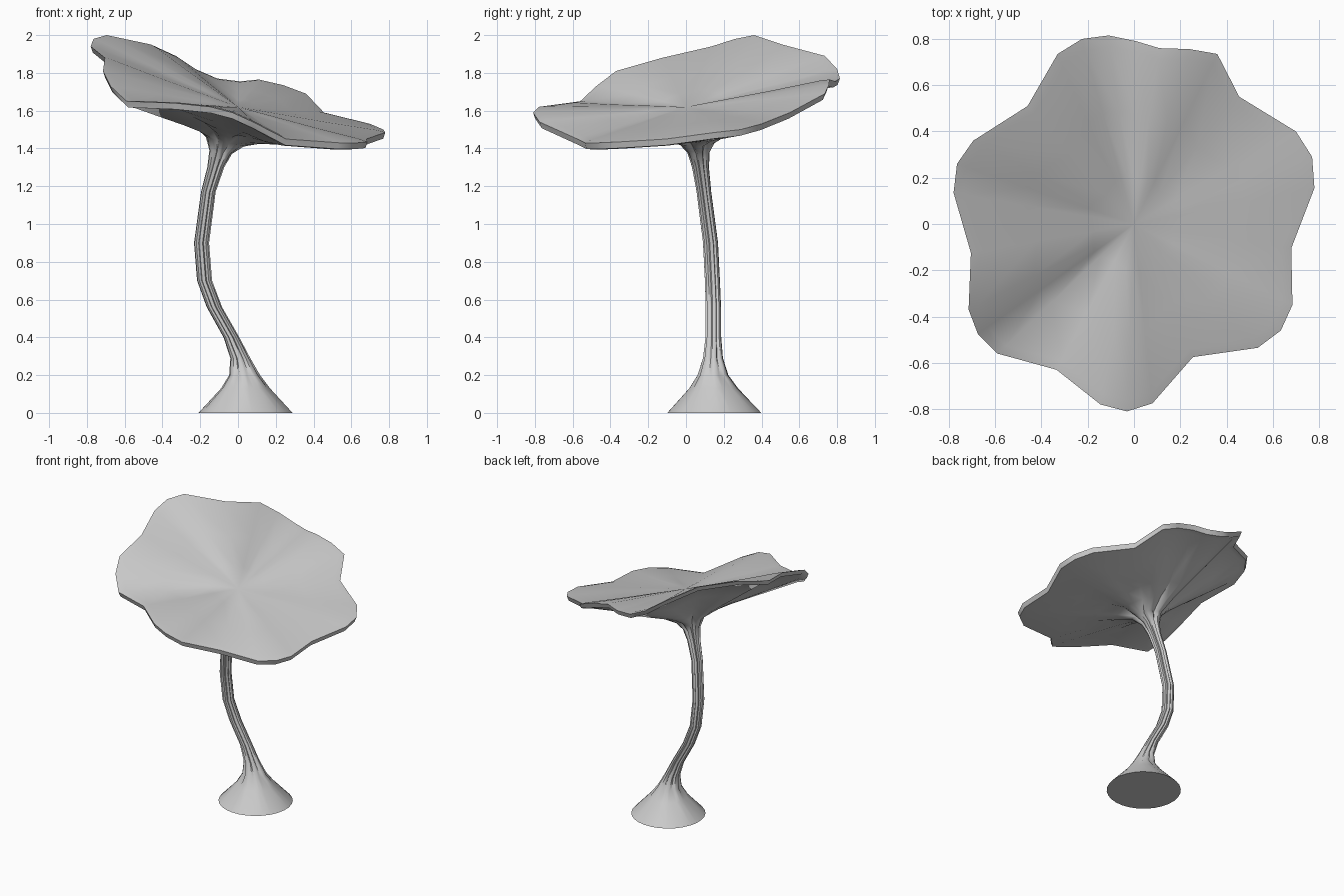
import bpy, bmesh, math
from mathutils import Vector

if "Cube" in bpy.data.objects:
    bpy.data.objects.remove(bpy.data.objects["Cube"])

# Wavy cap rim: seven lobes of four points, clockwise seen from above
RIM = [Vector(p) for p in (
    (-.11, .815, 1.77), (.01, .79, 1.755), (.11, .76, 1.765), (.24, .756, 1.735),
    (.36, .735, 1.69), (.455, .55, 1.59), (.70, .40, 1.53), (.77, .29, 1.50),
    (.78, .155, 1.485), (.68, -.105, 1.45), (.685, -.35, 1.435), (.635, -.46, 1.43),
    (.535, -.535, 1.43), (.255, -.575, 1.45), (.08, -.775, 1.54), (-.03, -.81, 1.59),
    (-.145, -.78, 1.62), (-.335, -.63, 1.64), (-.59, -.56, 1.65), (-.675, -.475, 1.73),
    (-.715, -.37, 1.81), (-.705, -.125, 1.88), (-.78, .135, 1.94), (-.765, .26, 1.98),
    (-.695, .36, 2.0), (-.46, .51, 1.95), (-.33, .735, 1.89), (-.225, .80, 1.82))]
N = len(RIM)
CENTRE = Vector((0, 0, 1.62))

# Stem path: x, y, z, radius, groove depth, tilt towards the high left side
STEM = [(.04, .15, 0, .25, 0, 0), (.04, .147, .13, .13, .05, 0),
        (.035, .143, .2, .082, .2, 0), (.012, .143, .29, .053, .28, 0),
        (-.035, .145, .4, .042, .28, 0), (-.125, .145, .56, .041, .25, 0),
        (-.177, .14, .7, .040, .25, 0), (-.193, .13, .9, .040, .25, 0),
        (-.157, .095, 1.17, .039, .28, 0), (-.118, .077, 1.3, .045, .28, 0),
        (-.092, .066, 1.38, .060, .3, -.15), (-.07, .055, 1.435, .10, .25, -.25)]

def stem_ring(x, y, z, r, groove, tilt):
    pts = []
    for k in range(N):
        a = math.radians(97.7) - math.tau * k / N
        q = r * (1 - groove * (k % 4 == 1))
        pts.append(Vector((x + q * math.cos(a), y + q * math.sin(a),
                           z + tilt * q * math.cos(a))))
    return pts

def rim_ring(scale, drop):
    return [Vector((p.x * scale, p.y * scale, p.z - drop)) for p in RIM]

def top_ring(t, lift=0):
    return [CENTRE.lerp(p, t) + Vector((0, 0, lift)) for p in RIM]

# Stem rings, ribbed underside, rolled rim, then the cap top
rings = [stem_ring(*s) for s in STEM]
neck, lip = rings[-1], rim_ring(.93, .035)
for t, lift, rib in ((.15, .012, .025), (.35, .012, .025), (.65, .006, .012)):
    rings.append([a.lerp(b, t) + Vector((0, 0, lift + rib * (k % 4 == 1)))
                  for k, (a, b) in enumerate(zip(neck, lip))])
rings += [lip, rim_ring(.985, .033), rim_ring(1, 0), top_ring(.94, .004),
          top_ring(.6), top_ring(.25)]

bm = bmesh.new()
rows = [[bm.verts.new(p) for p in ring] for ring in rings]
for lo, hi in zip(rows, rows[1:]):
    for k in range(N):
        j = (k + 1) % N
        bm.faces.new((lo[k], lo[j], hi[j], hi[k]))
bm.faces.new(rows[0])
tip = bm.verts.new(CENTRE)
for k in range(N):
    bm.faces.new((rows[-1][k], rows[-1][(k + 1) % N], tip))
bmesh.ops.recalc_face_normals(bm, faces=bm.faces)

mesh = bpy.data.meshes.new("leaf_cap_and_stem")
bm.to_mesh(mesh)
bm.free()
plant = bpy.data.objects.new("leaf_cap_and_stem", mesh)
bpy.context.collection.objects.link(plant)
bpy.context.view_layer.objects.active = plant
plant.select_set(True)
bpy.ops.object.shade_smooth_by_angle(angle=math.radians(60))
